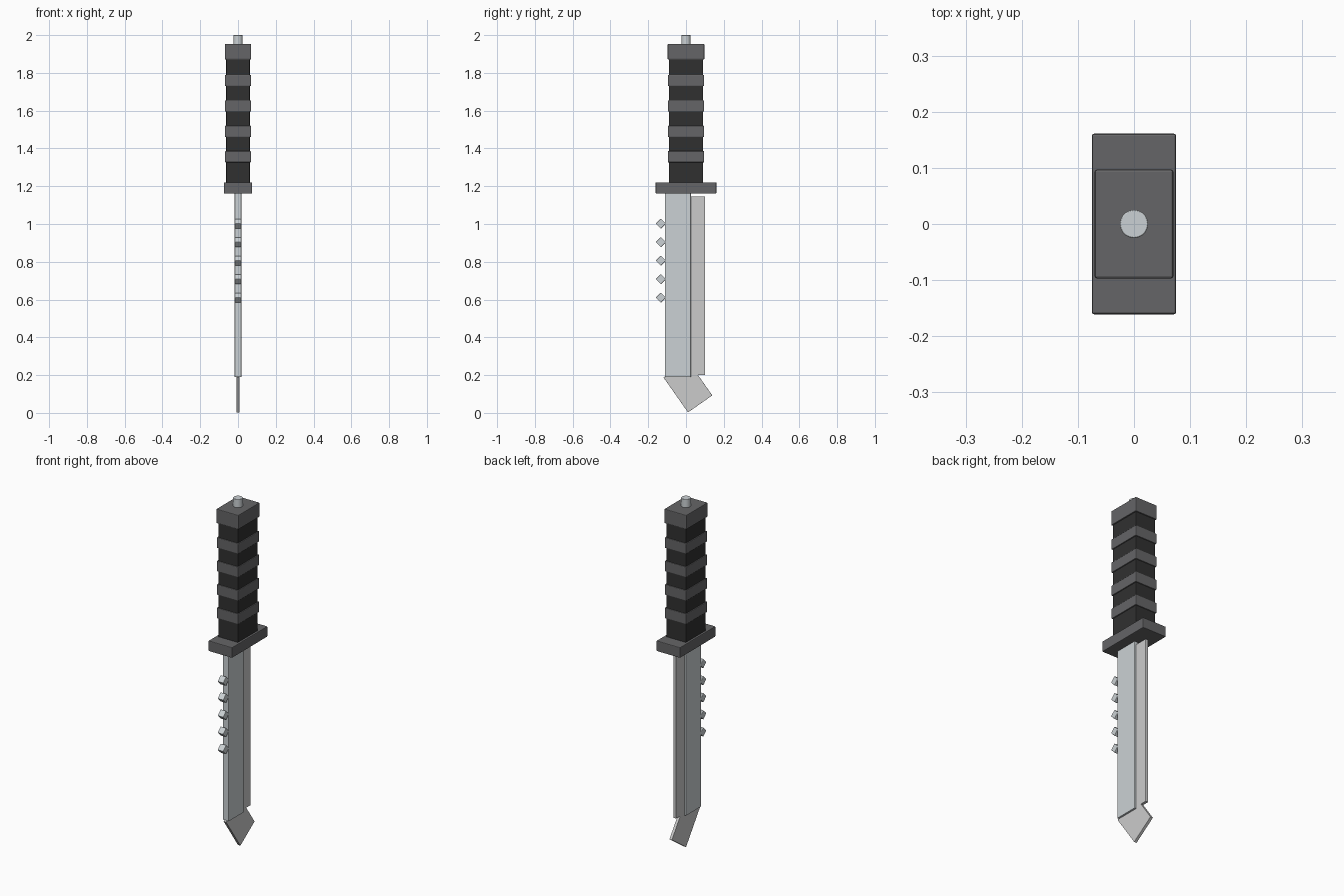
import bpy, math

if "Cube" in bpy.data.objects:
    bpy.data.objects.remove(bpy.data.objects["Cube"])


def material(name, rgb):
    m = bpy.data.materials.new(name)
    m.diffuse_color = (*rgb, 1)
    m.use_nodes = True
    m.node_tree.nodes["Principled BSDF"].inputs["Base Color"].default_value = m.diffuse_color
    return m


STEEL = material("steel", (0.60, 0.64, 0.66))
EDGE = material("ground_steel", (0.70, 0.71, 0.72))
BLACK = material("black_rubber", (0.03, 0.03, 0.03))
GREY = material("dark_grey", (0.13, 0.13, 0.135))


def finish(ob, name, mat, bevel):
    ob.name = name
    ob.data.materials.append(mat)
    if bevel:
        b = ob.modifiers.new("bevel", 'BEVEL')
        b.width = bevel
        b.segments = 2
        b.limit_method = 'ANGLE'
    return ob


def box(name, center, size, mat, bevel=0.004, tilt=0.0):
    bpy.ops.mesh.primitive_cube_add(size=1, location=center)
    ob = bpy.context.object
    ob.scale = size
    bpy.ops.object.transform_apply(location=False, rotation=False, scale=True)
    ob.rotation_euler.x = tilt
    return finish(ob, name, mat, bevel)


# Handle: grip core, raised rings, end cap and guard
box("grip", (0, 0, 1.545), (0.126, 0.182, 0.66), BLACK)
for i in range(4):
    box(f"grip_ring_{i + 1}", (0, 0, 1.356 + i * 0.1345), (0.138, 0.192, 0.06), GREY)
box("end_cap", (0, 0, 1.912), (0.14, 0.194, 0.082), GREY)
box("guard", (0, 0, 1.191), (0.15, 0.322, 0.06), GREY)

# Round stud on the end cap
bpy.ops.mesh.primitive_cylinder_add(vertices=32, radius=0.025, depth=0.06,
                                    location=(0, 0, 1.97))
bpy.ops.object.shade_smooth_by_angle(angle=math.radians(40))
finish(bpy.context.object, "pommel_stud", STEEL, 0.002)

# Blade: thick spine and thin cutting edge
box("blade_spine", (0, -0.0425, 0.68), (0.036, 0.137, 0.98), STEEL, 0.003)
box("cutting_edge", (0, 0.055, 0.673), (0.016, 0.092, 0.946), EDGE, 0.001)

# Angled tip plate
box("blade_tip", (0, 0.010, 0.140), (0.016, 0.157, 0.226), EDGE, 0.001,
    tilt=math.radians(35))

# Saw teeth along the back
for i in range(5):
    box(f"saw_tooth_{i + 1}", (0, -0.133, 0.61 + i * 0.098), (0.036, 0.038, 0.038),
        STEEL, 0.003, tilt=math.radians(45))
